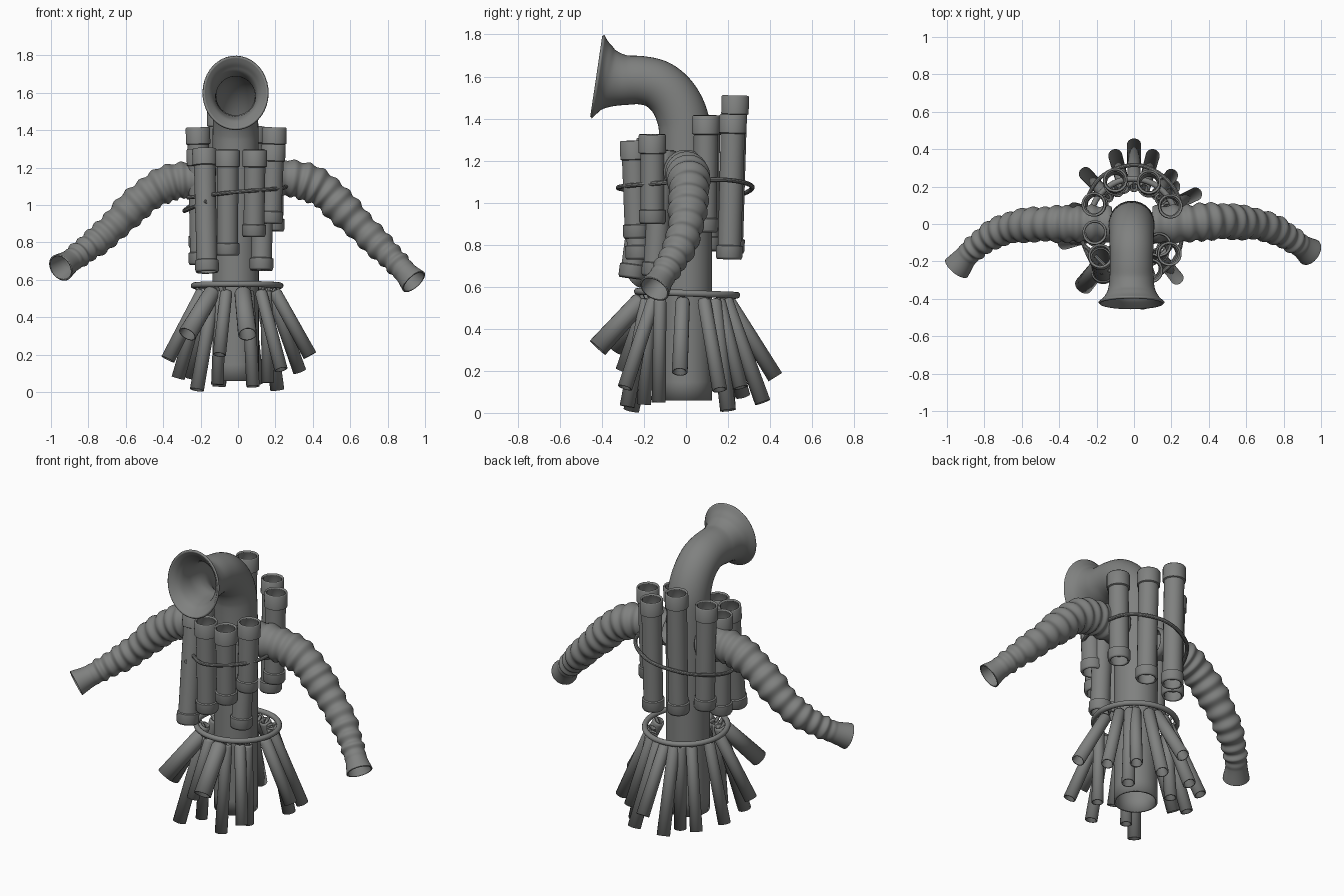
import bpy, bmesh, math
from mathutils import Vector

if "Cube" in bpy.data.objects:
    bpy.data.objects.remove(bpy.data.objects["Cube"], do_unlink=True)

metal = bpy.data.materials.new("dull grey metal")
metal.use_nodes = True
GREY = (0.215, 0.22, 0.215, 1)
metal.diffuse_color = GREY
metal.node_tree.nodes["Principled BSDF"].inputs["Base Color"].default_value = GREY


def smooth_path(points, steps):
    """Catmull-Rom through (x, y, z, radius) points."""
    p = [Vector(q) for q in points]
    p = [2 * p[0] - p[1]] + p + [2 * p[-1] - p[-2]]
    out = []
    for a, b, c, d in zip(p, p[1:], p[2:], p[3:]):
        for i in range(steps):
            t = i / steps
            out.append(0.5 * (2 * b + (c - a) * t + (2 * a - 5 * b + 4 * c - d) * t * t
                              + (3 * b - a - 3 * c + d) * t ** 3))
    return out + [p[-2]]


def sweep(name, rings, sides=24, wall=0.0, closed=False):
    """Round skin along (x, y, z, radius) rings; wall makes it a hollow pipe."""
    bm = bmesh.new()
    pos = [Vector(q[:3]) for q in rings]
    n = len(pos)
    normal, loops = None, []
    for i in range(n):
        if closed:
            tan = pos[(i + 1) % n] - pos[i - 1]
        else:
            tan = pos[min(i + 1, n - 1)] - pos[max(i - 1, 0)]
        tan.normalize()
        normal = normal or tan.orthogonal()
        normal = (normal - tan * normal.dot(tan)).normalized()
        side = tan.cross(normal)
        angles = [math.tau * k / sides for k in range(sides)]
        loops.append([bm.verts.new(pos[i] + rings[i][3] * (normal * math.cos(a) + side * math.sin(a)))
                      for a in angles])
    pairs = list(zip(loops, loops[1:]))
    if closed:
        pairs.append((loops[-1], loops[0]))
    for lo, hi in pairs:
        for k in range(sides):
            j = (k + 1) % sides
            bm.faces.new((lo[k], lo[j], hi[j], hi[k]))
    if not closed and not wall:
        bm.faces.new(loops[0][::-1])
        bm.faces.new(loops[-1])
    bm.normal_update()
    mesh = bpy.data.meshes.new(name)
    bm.to_mesh(mesh)
    bm.free()
    obj = bpy.data.objects.new(name, mesh)
    bpy.context.collection.objects.link(obj)
    mesh.materials.append(metal)
    bpy.ops.object.select_all(action="DESELECT")
    obj.select_set(True)
    bpy.context.view_layer.objects.active = obj
    bpy.ops.object.shade_smooth_by_angle(angle=math.radians(35))
    if wall:
        mod = obj.modifiers.new("wall", "SOLIDIFY")
        mod.thickness = wall
        mod.offset = -1
    return obj


def straight(name, top, bottom, profile, wall):
    """Pipe between two points; profile holds (distance from top, radius)."""
    a, b = Vector(top), Vector(bottom)
    d = (b - a).normalized()
    return sweep(name, [(*(a + d * s), r) for s, r in profile], 20, wall)


# Body pipe bending forward into the horn
CX = -0.013
horn = [(CX, 0, 0.06, 0.124), (CX, 0, 0.5, 0.124), (CX, 0, 1.0, 0.124), (CX, -0.004, 1.3, 0.123),
        (CX, -0.018, 1.41, 0.122), (CX, -0.062, 1.50, 0.119), (CX, -0.13, 1.56, 0.117),
        (CX, -0.21, 1.582, 0.115), (CX, -0.29, 1.583, 0.119), (CX, -0.35, 1.589, 0.136),
        (CX, -0.388, 1.595, 0.164), (CX, -0.418, 1.5995, 0.201)]
body = sweep("body_and_horn", smooth_path(horn, 5), 40, 0.012)
for v in body.data.vertices:      # bell mouth is slightly narrower than tall
    if v.co.y < -0.29:
        f = min(1, (-0.29 - v.co.y) / 0.1)
        v.co.x = CX + (v.co.x - CX) * (1 - 0.12 * f)


# Ribbed hose arms with flared ends
def arm(name, points, ribs):
    rings = smooth_path(points, 24)
    last = len(rings) - 1
    for i, q in enumerate(rings):
        t = i / last
        fade = min(1, max(0, (0.9 - t) * 12))
        q[3] += fade * (0.006 * math.sin(math.tau * ribs * t) + 0.003 * math.sin(31 * t))
    return sweep(name, rings, 28, 0.008)


arm("left_arm", [(0.10, 0, 1.14, 0.095), (0.25, 0, 1.145, 0.1), (0.36, 0.01, 1.125, 0.098),
                 (0.46, 0.015, 1.075, 0.094), (0.55, 0.01, 0.99, 0.09), (0.65, 0, 0.89, 0.082),
                 (0.75, -0.03, 0.79, 0.074), (0.83, -0.075, 0.71, 0.068), (0.89, -0.115, 0.645, 0.061),
                 (0.94, -0.15, 0.59, 0.076)], 15)
arm("right_arm", [(-0.12, 0, 1.13, 0.092), (-0.26, 0, 1.135, 0.098), (-0.36, 0, 1.12, 0.096),
                  (-0.46, 0, 1.07, 0.092), (-0.56, -0.005, 0.99, 0.088), (-0.66, -0.02, 0.89, 0.082),
                  (-0.75, -0.055, 0.81, 0.074), (-0.83, -0.11, 0.75, 0.068), (-0.89, -0.165, 0.705, 0.061),
                  (-0.948, -0.235, 0.665, 0.076)], 15)

# Collared pipes strapped round the chest: top point, bottom point
chest = [((-0.1, 0.235, 1.51), (-0.1, 0.215, 0.76)), ((0.08, 0.225, 1.42), (0.08, 0.205, 0.73)),
         ((0.195, 0.095, 1.415), (0.185, 0.09, 0.86)), ((-0.215, 0.105, 1.415), (-0.20, 0.1, 0.77)),
         ((-0.21, -0.045, 1.30), (-0.20, -0.06, 0.68)), ((-0.18, -0.17, 1.30), (-0.165, -0.26, 0.64)),
         ((-0.055, -0.235, 1.295), (-0.055, -0.225, 0.73)), ((0.09, -0.25, 1.295), (0.085, -0.235, 0.83)),
         ((0.19, -0.16, 1.325), (0.175, -0.16, 0.9)), ((0.135, -0.11, 1.25), (0.125, -0.15, 0.65))]
for i, (top, bottom) in enumerate(chest):
    size = (Vector(top) - Vector(bottom)).length
    wide, slim = 0.066, 0.058
    profile = [(0, wide - 0.004), (0.006, wide), (0.088, wide), (0.092, slim), (size - 0.068, slim - 0.002),
               (size - 0.064, wide - 0.002), (size - 0.012, wide - 0.002), (size, slim)]
    straight(f"chest_pipe_{i + 1}", top, bottom, profile, 0.012)

# Wire wrapped round the chest pipes, ends overlapping
wire = []
for deg, z in [(-160, 1.04), (-90, 1.07), (-30, 1.09), (30, 1.11), (80, 1.08),
               (130, 1.03), (180, 0.97), (215, 0.99), (235, 1.02)]:
    a = math.radians(deg)
    wire.append((-0.008 + 0.278 * math.cos(a), -0.003 + 0.32 * math.sin(a), z, 0.011))
sweep("chest_wire", smooth_path(wire, 8), 10)


# Hoop carrying the skirt
def hoop_point(a):
    return (-0.005 + 0.232 * math.cos(a), 0.005 + 0.237 * math.sin(a), 0.569 - 0.009 * math.sin(a))


sweep("skirt_hoop", [(*hoop_point(math.tau * k / 64), 0.016) for k in range(64)], 12, closed=True)

# Skirt pipes: lower end and radius, each hung from the hoop by a small peg
skirt = [(-0.27, -0.33, 0.31, 0.05), (0.05, -0.42, 0.31, 0.05), (-0.1, -0.3, 0.2, 0.036),
         (0.23, -0.29, 0.12, 0.036), (0.385, -0.03, 0.195, 0.038), (0.33, 0.16, 0.11, 0.036),
         (0, 0.425, 0.17, 0.038), (0.1, 0.365, 0.05, 0.038), (-0.1, 0.365, 0.05, 0.038),
         (0.2, 0.26, 0.12, 0.036), (-0.26, 0.27, 0.08, 0.036), (-0.375, -0.1, 0.175, 0.038),
         (-0.22, -0.26, 0.012, 0.038), (0.21, 0.2, 0.012, 0.038), (0.08, -0.28, 0.03, 0.036),
         (-0.1, 0.2, 0.03, 0.036), (0.16, -0.13, 0.05, 0.034), (-0.32, 0.08, 0.075, 0.036),
         (-0.11, -0.2, 0.04, 0.034)]
for i, (x, y, z, r) in enumerate(skirt):
    a = math.atan2(y, x)
    reach = 0.195 if r < 0.04 else 0.21
    top = Vector((reach * math.cos(a), reach * math.sin(a), 0.54))
    size = (Vector((x, y, z)) - top).length
    straight(f"skirt_pipe_{i + 1}", top, (x, y, z),
             [(0, r * 0.75), (0.015, r * 0.9), (size, r)], 0.008)
    straight(f"skirt_peg_{i + 1}", hoop_point(a), top + Vector((0, 0, -0.03)),
             [(0, 0.009), (0.07, 0.009)], 0)
